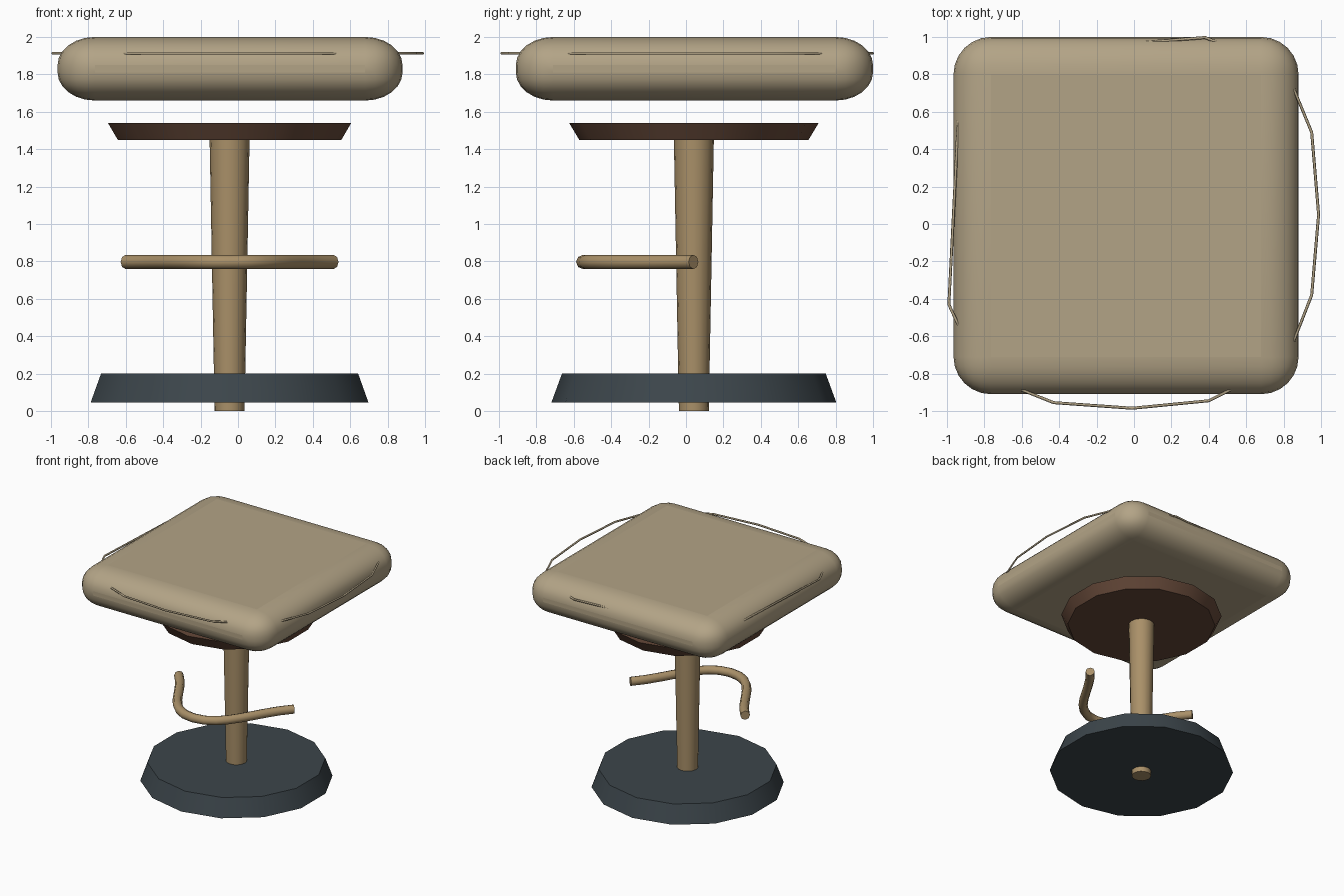
import bpy, bmesh
from mathutils import Vector

if "Cube" in bpy.data.objects:
    bpy.data.objects.remove(bpy.data.objects["Cube"])

CX, CY = -0.045, 0.042


def material(name, rgb):
    m = bpy.data.materials.new(name)
    m.diffuse_color = (*rgb, 1)
    m.use_nodes = True
    m.node_tree.nodes["Principled BSDF"].inputs["Base Color"].default_value = m.diffuse_color
    return m


FABRIC = material("fabric", (0.45, 0.37, 0.24))
BRASS = material("brass", (0.40, 0.28, 0.14))
WOOD = material("wood", (0.13, 0.065, 0.04))
IRON = material("iron", (0.045, 0.06, 0.07))


def smooth(obj):
    bpy.ops.object.select_all(action='DESELECT')
    obj.select_set(True)
    bpy.context.view_layer.objects.active = obj
    bpy.ops.object.shade_smooth_by_angle()


def cone(name, r1, r2, z1, z2, mat, sides=14):
    bpy.ops.mesh.primitive_cone_add(vertices=sides, radius1=r1, radius2=r2, depth=z2 - z1,
                                    location=(CX, CY, (z1 + z2) / 2))
    obj = bpy.context.object
    obj.name = name
    obj.data.materials.append(mat)
    smooth(obj)
    return obj


def tube(name, kind, points, radius, mat, closed=False, res=2):
    curve = bpy.data.curves.new(name, 'CURVE')
    curve.dimensions = '3D'
    curve.bevel_depth = radius
    curve.bevel_resolution = res
    curve.use_fill_caps = True
    curve.resolution_u = 8
    s = curve.splines.new(kind)
    s.use_cyclic_u = closed
    if kind == 'POLY':
        s.points.add(len(points) - 1)
        for p, co in zip(s.points, points):
            p.co = (*co, 1)
    else:
        s.bezier_points.add(len(points) - 1)
        for p, (left, co, right) in zip(s.bezier_points, points):
            p.handle_left_type = p.handle_right_type = 'FREE'
            p.co, p.handle_left, p.handle_right = co, left, right
    curve.materials.append(mat)
    obj = bpy.data.objects.new(name, curve)
    bpy.context.collection.objects.link(obj)
    return obj


# Flared foot, column and seat plate
cone("base", 0.762, 0.705, 0.045, 0.20, IRON)
cone("column", 0.08, 0.107, 0.0, 1.46, BRASS, 16)
cone("seat_plate", 0.613, 0.667, 1.45, 1.54, WOOD)

# Cushion: bevelled box, flattened so its rounding is wider than tall
bpy.ops.mesh.primitive_cube_add(size=1)
seat = bpy.context.object
seat.name = "seat_cushion"
seat.data.materials.append(FABRIC)
for v in seat.data.vertices:
    v.co = Vector((v.co.x * 1.845, v.co.y * 1.91, v.co.z * 0.45))
seat.location = (-0.0425, 0.045, 1.83)
seat.scale.z = 0.34 / 0.45
bev = seat.modifiers.new("rounding", 'BEVEL')
bev.width = 0.2
bev.segments = 6
bev.limit_method = 'NONE'
smooth(seat)

# Loose piping that bows out beyond the cushion sides
Z = 1.912
outline = [(0.81, 0.83), (0.95, 0.49), (0.987, 0.05), (0.95, -0.38), (0.81, -0.74),
           (0.40, -0.945), (-0.01, -0.985), (-0.43, -0.955), (-0.82, -0.80),
           (-0.99, -0.43), (-0.94, 0.55), (-0.80, 0.80), (-0.35, 0.94), (0.38, 0.997)]
tube("seat_piping", 'POLY', [(x, y, Z) for x, y in outline], 0.008, FABRIC, True, 1)

# Bowed footrest in front of the column
F, W, Y0, Y1, H = 0.797, 0.555, 0.04, -0.55, 0.28
hx, hy = W * 0.61, Y0 + (Y1 - Y0) * 0.39
path = [((CX - W, Y0, F), (CX - W, Y0, F), (CX - hx, hy, F)),
        ((CX - H, Y1, F), (CX, Y1, F), (CX + H, Y1, F)),
        ((CX + hx, hy, F), (CX + W, Y0, F), (CX + W, Y0, F))]
tube("footrest", 'BEZIER', path, 0.038, BRASS)
